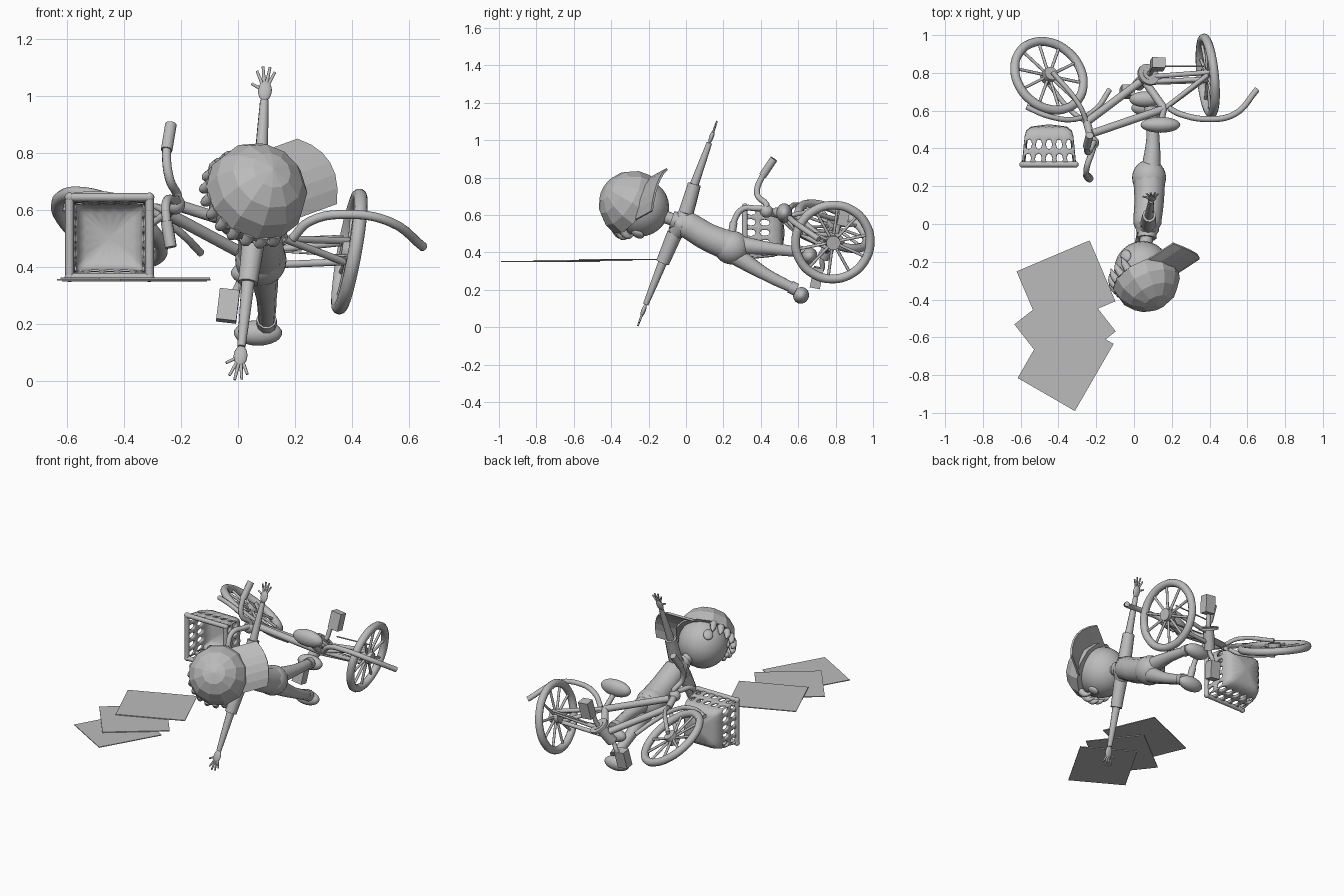
import bpy, bmesh, math
from mathutils import Vector, Matrix

cube = bpy.data.objects.get("Cube")
if cube:
    bpy.data.objects.remove(cube, do_unlink=True)

grey = bpy.data.materials.new("plain_grey")
grey.use_nodes = True
tone = (0.5, 0.5, 0.5, 1)
grey.diffuse_color = tone
grey.node_tree.nodes["Principled BSDF"].inputs["Base Color"].default_value = tone


def add_mesh(name, mesh, smooth=True):
    mesh.name = name
    mesh.polygons.foreach_set("use_smooth", [smooth] * len(mesh.polygons))
    mesh.materials.clear()
    mesh.materials.append(grey)
    ob = bpy.data.objects.new(name, mesh)
    bpy.context.collection.objects.link(ob)
    return ob


def add_bm(name, bm, smooth=True):
    bmesh.ops.recalc_face_normals(bm, faces=bm.faces)
    mesh = bpy.data.meshes.new(name)
    bm.to_mesh(mesh)
    bm.free()
    return add_mesh(name, mesh, smooth)


def tubes(name, paths, r, cyclic=False):
    """Round tubes along smooth paths; a fourth number scales the radius."""
    cu = bpy.data.curves.new(name, 'CURVE')
    cu.dimensions = '3D'
    cu.bevel_depth = r
    cu.bevel_resolution = 3
    cu.resolution_u = 5
    cu.use_fill_caps = True
    for path in paths:
        sp = cu.splines.new('BEZIER')
        sp.bezier_points.add(len(path) - 1)
        sp.use_cyclic_u = cyclic
        for bp, p in zip(sp.bezier_points, path):
            bp.co = p[:3]
            bp.radius = p[3] if len(p) > 3 else 1
            bp.handle_left_type = bp.handle_right_type = 'AUTO'
    tmp = bpy.data.objects.new("tmp", cu)
    bpy.context.collection.objects.link(tmp)
    deps = bpy.context.evaluated_depsgraph_get()
    mesh = bpy.data.meshes.new_from_object(tmp.evaluated_get(deps))
    bpy.data.objects.remove(tmp, do_unlink=True)
    return add_mesh(name, mesh)


def axes(z, x=(1, 0, 0)):
    z = Vector(z).normalized()
    y = z.cross(Vector(x)).normalized()
    return Matrix((y.cross(z), y, z)).transposed()


def place(c, size, rot=Matrix.Identity(3)):
    return Matrix.Translation(c) @ rot.to_4x4() @ Matrix.Diagonal((*size, 1))


def ball(name, c, size, rot=Matrix.Identity(3)):
    bm = bmesh.new()
    bmesh.ops.create_uvsphere(bm, u_segments=24, v_segments=14, radius=1, matrix=place(c, size, rot))
    return add_bm(name, bm)


def box(name, c, size, rot=Matrix.Identity(3)):
    bm = bmesh.new()
    bmesh.ops.create_cube(bm, size=1, matrix=place(c, size, rot))
    return add_bm(name, bm, False)


def disc(name, c, r, depth, normal):
    bm = bmesh.new()
    bmesh.ops.create_cone(bm, cap_ends=True, segments=20, radius1=r, radius2=r, depth=depth,
                          matrix=place(c, (1, 1, 1), axes(normal)))
    return add_bm(name, bm, False)


# --- Wheels
def wheel(name, c, normal):
    c, rot = Vector(c), axes(normal)

    def at(r, i, n):
        t = math.tau * i / n
        return c + rot @ Vector((r * math.cos(t), r * math.sin(t), 0))
    tubes(name + "_tyre", [[at(0.2, i, 12) for i in range(12)]], 0.024, True)
    tubes(name + "_spokes", [[c, at(0.19, i, 10)] for i in range(10)], 0.008)
    disc(name + "_hub", c, 0.038, 0.06, normal)


N = Vector((0.42, 0.42, 0.8)).normalized()
front_hub, rear_hub = Vector((-0.45, 0.785, 0.54)), Vector((0.39, 0.785, 0.455))
wheel("front_wheel", front_hub, N)
wheel("rear_wheel", rear_hub, (1, 0.1, -0.18))

# --- Frame
bb = Vector((0.05, 0.765, 0.43))
seat_top = Vector((0.16, 0.61, 0.5))
head_low, head_top = Vector((-0.25, 0.54, 0.59)), Vector((-0.22, 0.43, 0.62))
tubes("main_frame", [[head_low, head_top], [head_top + Vector((0, 0.05, 0)), seat_top],
                     [head_low, bb], [bb, seat_top]], 0.021)
stays, fork = [], []
for s in (-1, 1):
    off = N * 0.045 * s
    stays += [[bb + off * 0.7, rear_hub + off], [seat_top, rear_hub + off]]
    fork.append([head_low, head_low.lerp(front_hub, 0.3) + off, front_hub + off])
tubes("rear_stays", stays, 0.013)
tubes("front_fork", fork, 0.013)
tubes("seat_post", [[seat_top, (0.14, 0.53, 0.59)]], 0.016)
ball("seat", (0.14, 0.525, 0.61), (0.105, 0.042, 0.052))
tubes("front_fender", [[(-0.57, 0.62, 0.65), (-0.45, 0.57, 0.65), (-0.31, 0.555, 0.6),
                        (-0.2, 0.61, 0.52), (-0.13, 0.71, 0.45)]], 0.014)
tubes("rear_fender", [[(0.19, 0.61, 0.5), (0.25, 0.58, 0.56), (0.39, 0.555, 0.585),
                       (0.53, 0.58, 0.56), (0.65, 0.71, 0.47)]], 0.016)

# --- Handlebar
tubes("handlebar", [[(-0.235, 0.47, 0.9), (-0.25, 0.41, 0.81), (-0.24, 0.38, 0.71),
                     (-0.21, 0.43, 0.64), (-0.22, 0.39, 0.635), (-0.25, 0.3, 0.63),
                     (-0.25, 0.255, 0.56), (-0.235, 0.24, 0.47)]], 0.016)
tubes("grips", [[(-0.235, 0.47, 0.9), (-0.25, 0.41, 0.81)],
                [(-0.25, 0.255, 0.56), (-0.235, 0.24, 0.47)]], 0.021)
ball("stem", head_top, (0.035, 0.035, 0.035))

# --- Cranks, pedals and chain
disc("chainring", bb + N * 0.06, 0.06, 0.015, N)
disc("bottom_bracket", bb, 0.033, 0.14, N)
for name, s, tip in (("upper", 1, (0.125, 0.845, 0.6)), ("lower", -1, (-0.035, 0.7, 0.265))):
    tip = Vector(tip)
    tubes(name + "_crank", [[bb, bb + N * 0.09 * s, tip - N * 0.07 * s, tip]], 0.014)
    box(name + "_pedal", tip, (0.07, 0.055, 0.11), axes((0.12, 0.2, 1)))
tubes("chain", [[(0.13, 0.835, 0.5), (0.37, 0.835, 0.51)],
                [(0.08, 0.74, 0.46), (0.38, 0.75, 0.44)]], 0.004)

# --- Basket, open towards the front, with slotted walls
bm = bmesh.new()
rings = []
for y, half in ((0.31, 0.145), (0.385, 0.137), (0.46, 0.13), (0.53, 0.118)):
    ring = []
    for side in range(4):
        turn = Matrix.Rotation(side * math.pi / 2, 3, 'Y')
        for k in range(5):
            p = turn @ Vector(((k / 2.5 - 1) * half, 0, half))
            ring.append(bm.verts.new(p + Vector((-0.45, y, 0.505))))
    rings.append(ring)
slots = []
for j in range(3):
    for i in range(20):
        k = (i + 1) % 20
        f = bm.faces.new((rings[j][i], rings[j][k], rings[j + 1][k], rings[j + 1][i]))
        if j < 2:
            slots.append(f)
bm.faces.new(rings[3])
bmesh.ops.recalc_face_normals(bm, faces=bm.faces)
bmesh.ops.inset_individual(bm, faces=slots, thickness=0.013)
bmesh.ops.delete(bm, geom=slots, context='FACES')
basket = add_bm("basket", bm)
basket.modifiers.new("Thickness", 'SOLIDIFY').thickness = 0.018
basket.modifiers.new("Rounding", 'SUBSURF').levels = 1
rim = [(-0.45 + 0.14 * a, 0.315, 0.505 + 0.14 * b)
       for a, b in ((-1, -1), (-1, 1), (1, 1), (1, -1))]
tubes("basket_rim", [[rim[i], rim[(i + 1) % 4]] for i in range(4)], 0.015)
for c in rim:
    ball("rim_corner", c, (0.017, 0.017, 0.017))

# --- Scattered paper sheets: centre, size, turn
for x, y, z, w, h, turn in ((-0.36, -0.33, 0.362, 0.42, 0.35, 23), (-0.365, -0.55, 0.357, 0.36, 0.4, -52),
                            (-0.362, -0.725, 0.352, 0.35, 0.41, -30)):
    box("paper_sheet", (x, y, z), (w, h, 0.005), Matrix.Rotation(math.radians(turn), 3, 'Z'))

# --- Child: body
tubes("torso", [[(0.08, 0.27, 0.42, 1.1), (0.08, 0.12, 0.48, 1), (0.07, 0, 0.55, 0.95),
                 (0.07, -0.05, 0.57, 0.6)]], 0.078)
ball("hips", (0.08, 0.245, 0.425), (0.09, 0.095, 0.09))
tubes("neck", [[(0.07, -0.03, 0.56), (0.06, -0.14, 0.6)]], 0.035)
tubes("collar", [[(0.07, -0.045, 0.565), (0.068, -0.075, 0.575)]], 0.05)
tubes("shoulders", [[(0.075, 0.0, 0.61, 0.85), (0.07, -0.02, 0.55, 1.3), (0.055, -0.06, 0.5, 0.85)]], 0.05)


# --- Child: arms, with hands fanned sideways
def arm(name, shoulder, elbow, wrist, tip):
    shoulder, elbow, wrist, tip = map(Vector, (shoulder, elbow, wrist, tip))
    tubes(name + "_sleeve", [[(*shoulder, 1.1), (*elbow, 0.95)]], 0.038)
    tubes(name + "_arm", [[(*elbow, 1.2), (*elbow.lerp(wrist, 0.5), 1), (*wrist, 0.75)]], 0.02)
    d = (tip - wrist).normalized()
    side = Vector((-1, 0, 0))
    palm = wrist + d * 0.035
    ball(name + "_palm", palm, (0.024, 0.012, 0.038), axes(d))
    fingers = []
    for deg, length in ((-24, 0.075), (-8, 0.088), (8, 0.09), (24, 0.08), (62, 0.055)):
        t = math.radians(deg)
        v = d * math.cos(t) + side * math.sin(t)
        fingers.append([(*palm, 1), (*(palm + v * length), 0.7)])
    tubes(name + "_fingers", fingers, 0.007)


arm("upper", (0.075, 0.0, 0.61), (0.08, 0.045, 0.765), (0.092, 0.125, 0.985), (0.1, 0.165, 1.1))
arm("lower", (0.055, -0.06, 0.5), (0.035, -0.125, 0.345), (0.012, -0.215, 0.122), (0, -0.26, 0))

# --- Child: legs and shoes
for name, hip, knee, ankle, shoe in (
        ("lower", (0.09, 0.27, 0.38), (0.1, 0.42, 0.285), (0.1, 0.59, 0.2), (0.07, 0.615, 0.17)),
        ("upper", (0.09, 0.28, 0.44), (0.1, 0.45, 0.42), (0.09, 0.62, 0.4), (0.06, 0.66, 0.38))):
    tubes(name + "_leg", [[(*hip, 1.5), (*knee, 1), (*ankle, 0.8)]], 0.035)
    v = Vector(ankle) - Vector(knee)
    tubes(name + "_sock", [[Vector(ankle) - v * 0.2, ankle]], 0.036)
    ball(name + "_shoe", shoe, (0.085, 0.042, 0.045), Matrix.Rotation(-0.4, 3, 'X'))

# --- Child: head, with a cap worn backwards
up = Vector((0.35, -0.8, 0.5)).normalized()
cap_rot = axes(up, (0.86, 0.33, 0.4))
back, side = cap_rot.col[0], cap_rot.col[1]
head_c, cap_c = Vector((0.045, -0.245, 0.64)), Vector((0.06, -0.285, 0.655))
ball("head", head_c, (0.15, 0.155, 0.155))
bm = bmesh.new()
bmesh.ops.create_uvsphere(bm, u_segments=12, v_segments=8, radius=0.183)
bmesh.ops.delete(bm, geom=[v for v in bm.verts if v.co.z < -0.01], context='VERTS')
bmesh.ops.holes_fill(bm, edges=bm.edges[:], sides=12)
bmesh.ops.transform(bm, matrix=place(cap_c, (1, 1, 1), cap_rot), verts=bm.verts)
add_bm("cap", bm, False)

bm = bmesh.new()
bmesh.ops.create_grid(bm, x_segments=3, y_segments=6, size=1)
for v in bm.verts:
    out, u = (v.co.x + 1) / 2, v.co.y
    v.co = cap_c + back * (0.1 + out * (0.21 - 0.04 * u * u)) + side * u * 0.14 + up * (0.045 - 0.04 * u * u)
brim = add_bm("cap_brim", bm, False)
brim.modifiers.new("Thickness", 'SOLIDIFY').thickness = 0.012

# --- Child: hair tufts, nose, ears and eyes
tufts = []
for i in range(-5, 6):
    t = i * 0.3
    ray = -back * math.cos(t) + side * math.sin(t)
    root = cap_c + ray * 0.165
    tufts.append([(*root, 1), (*(root + ray * 0.012 - up * 0.04), 0.8),
                  (*(root - up * 0.075 + side * 0.02), 0.1)])
tubes("hair", tufts, 0.022)
ball("nose", head_c - back * 0.15 - up * 0.04, (0.018, 0.018, 0.018))
for s in (-1, 1):
    ball("ear", head_c + side * 0.15 * s - up * 0.04, (0.03, 0.016, 0.036), cap_rot)
    ball("eye", head_c - back * 0.14 + side * 0.055 * s, (0.012, 0.022, 0.026), cap_rot)
